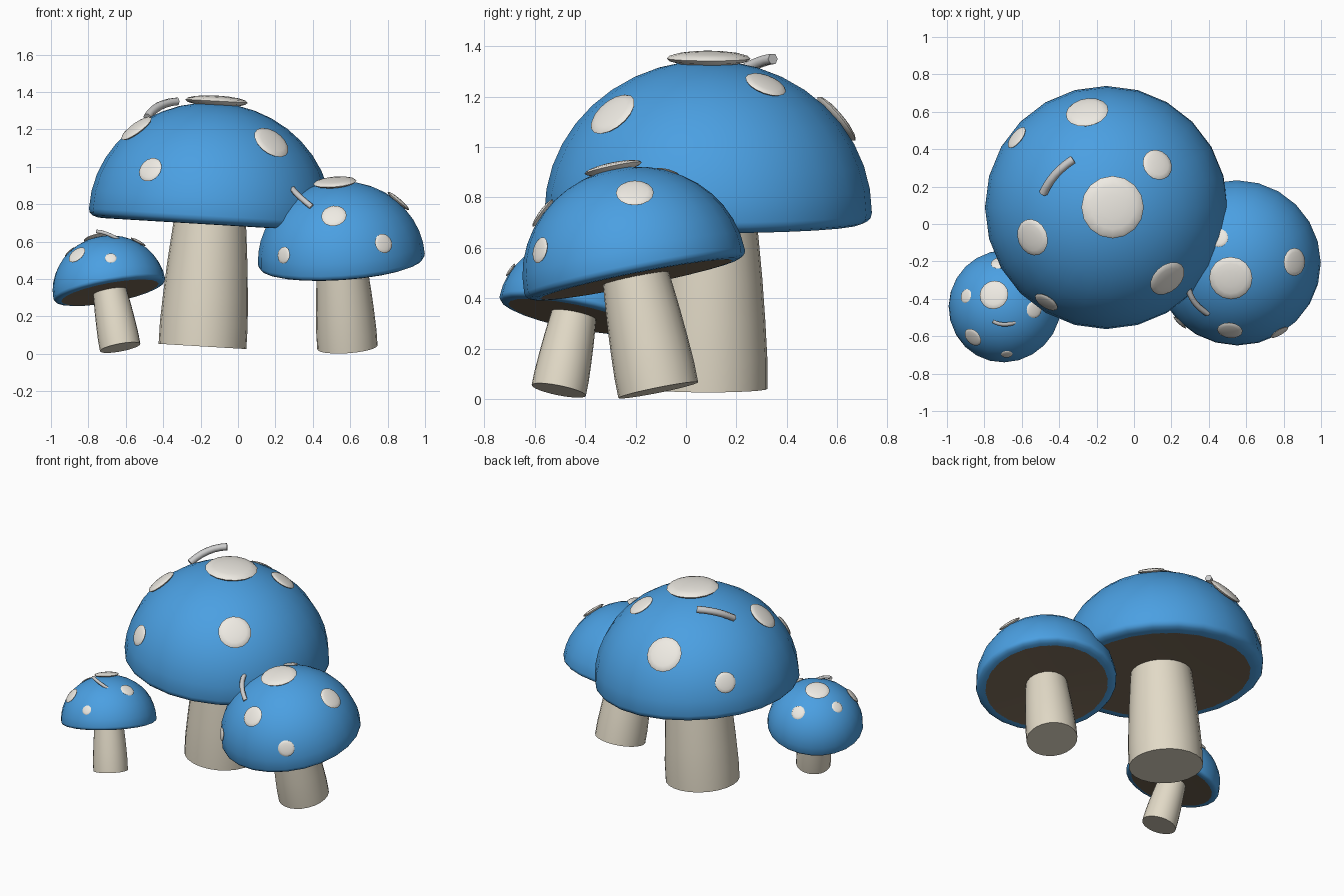
import bpy, bmesh, math
from mathutils import Vector, Matrix

if "Cube" in bpy.data.objects:
    bpy.data.objects.remove(bpy.data.objects["Cube"])


def material(name, rgb):
    m = bpy.data.materials.new(name)
    m.diffuse_color = (*rgb, 1)
    m.use_nodes = True
    m.node_tree.nodes["Principled BSDF"].inputs["Base Color"].default_value = m.diffuse_color
    return m


BLUE = material("cap_blue", (0.07, 0.35, 0.76))
CREAM = material("stem_cream", (0.76, 0.70, 0.57))
WHITE = material("spot_white", (0.86, 0.83, 0.77))
BROWN = material("gill_brown", (0.20, 0.15, 0.10))

# Cap dome as half an ellipsoid in unscaled mushroom space
CAP_R, CAP_H, CAP_Z = 0.65, 0.605, 0.70


def finish(name, bm, mat, matrix, angle=40):
    bmesh.ops.recalc_face_normals(bm, faces=bm.faces)
    me = bpy.data.meshes.new(name)
    bm.to_mesh(me)
    bm.free()
    ob = bpy.data.objects.new(name, me)
    bpy.context.collection.objects.link(ob)
    ob.matrix_world = matrix
    if mat:
        me.materials.append(mat)
    bpy.ops.object.select_all(action='DESELECT')
    ob.select_set(True)
    bpy.context.view_layer.objects.active = ob
    bpy.ops.object.shade_smooth_by_angle(angle=math.radians(angle))
    return ob


def lathe(name, profile, mat, matrix, steps=24):
    bm = bmesh.new()
    vs = [bm.verts.new((r, 0, z)) for r, z in profile]
    es = [bm.edges.new(p) for p in zip(vs, vs[1:])]
    bmesh.ops.spin(bm, geom=vs + es, cent=(0, 0, 0), axis=(0, 0, 1),
                   angle=2 * math.pi, steps=steps)
    bmesh.ops.remove_doubles(bm, verts=bm.verts, dist=1e-4)
    return finish(name, bm, mat, matrix)


def spot(name, x, y, r, matrix):
    # Drop a vertical ray on the tilted dome, then lay a flattened ball there
    inv = matrix.inverted()
    o = inv @ Vector((x, y, 3)) - Vector((0, 0, CAP_Z))
    d = inv.to_3x3() @ Vector((0, 0, -1))
    k = Vector((1 / CAP_R, 1 / CAP_R, 1 / CAP_H))
    o2, d2 = o * 1, d * 1
    for i in range(3):
        o2[i] *= k[i]
        d2[i] *= k[i]
    a, b, c = d2.dot(d2), o2.dot(d2), o2.dot(o2) - 1
    t = (-b - math.sqrt(max(b * b - a * c, 0))) / a
    p = o + d * t
    n = Vector([p[i] * k[i] ** 2 for i in range(3)])
    n = (matrix.to_3x3() @ n).normalized()
    pos = matrix @ (p + Vector((0, 0, CAP_Z))) + n * r * 0.05
    bm = bmesh.new()
    bmesh.ops.create_uvsphere(bm, u_segments=16, v_segments=8, radius=r)
    bmesh.ops.scale(bm, vec=(1, 1, 0.18), verts=bm.verts)
    rot = Vector((0, 0, 1)).rotation_difference(n).to_matrix().to_4x4()
    finish(name, bm, WHITE, Matrix.Translation(pos) @ rot, 60)


def curl(name, pts, r):
    # Short bent six-sided tube through three points
    a, m, b = map(Vector, pts)
    ctrl = 2 * m - (a + b) / 2
    bm = bmesh.new()
    rings = []
    for i in range(7):
        t = i / 6
        p = a * (1 - t) ** 2 + ctrl * 2 * t * (1 - t) + b * t * t
        tan = ((ctrl - a) * (1 - t) + (b - ctrl) * t).normalized()
        u = tan.cross(Vector((0, 0, 1))).normalized()
        w = u.cross(tan)
        rings.append([bm.verts.new(p + r * (u * math.cos(q * math.pi / 3) + w * math.sin(q * math.pi / 3)))
                      for q in range(6)])
    for r0, r1 in zip(rings, rings[1:]):
        for q in range(6):
            bm.faces.new((r0[q], r0[(q + 1) % 6], r1[(q + 1) % 6], r1[q]))
    bm.faces.new(rings[0])
    bm.faces.new(rings[-1])
    finish(name, bm, None, Matrix.Identity(4), 65)


def mushroom(name, base, lean, size, spots, curl_pts):
    rot = Vector((0, 0, 1)).rotation_difference(Vector((*lean, 1))).to_matrix().to_4x4()
    mat = Matrix.Translation(base) @ rot @ Matrix.Scale(size, 4)
    # Stem: gently bulging taper
    lathe(name + "_stem", [(0, 0), (0.235, 0), (0.235, 0.12), (0.227, 0.27), (0.215, 0.44),
                           (0.20, 0.60), (0.192, 0.68), (0, 0.68)], CREAM, mat)
    # Cap: dome with a rolled lip
    dome = [(CAP_R * math.sin(i * math.pi / 20), CAP_Z + CAP_H * math.cos(i * math.pi / 20))
            for i in range(11)]
    lip = [(0.645, 0.68), (0.63, 0.665), (0.60, 0.655), (0.565, 0.653)]
    lathe(name + "_cap", dome + lip, BLUE, mat)
    # Gills: disc closing the underside
    lathe(name + "_gills", [(0.567, 0.653), (0.3, 0.66), (0, 0.662)], BROWN, mat)
    for i, (x, y, r) in enumerate(spots):
        spot(f"{name}_spot_{i + 1}", x, y, r, mat)
    curl(name + "_curl", curl_pts, 0.023 * size)


mushroom("large_mushroom", (-0.19, 0.088, 0.04), (0.06, 0.0), 1.0,
         [(-0.115, 0.09, 0.167), (-0.25, 0.593, 0.115), (-0.625, 0.46, 0.068), (0.123, 0.315, 0.085),
          (-0.54, -0.07, 0.10), (0.176, -0.288, 0.105), (-0.467, -0.415, 0.069)],
         [(-0.485, 0.165, 1.265), (-0.42, 0.265, 1.325), (-0.325, 0.345, 1.35)])

mushroom("medium_mushroom", (0.585, -0.11, 0.035), (-0.068, -0.2), 0.687,
         [(0.518, -0.288, 0.116), (0.855, -0.203, 0.075), (0.513, -0.566, 0.068),
          (0.777, -0.577, 0.053), (0.246, -0.525, 0.045), (0.455, -0.075, 0.05)],
         [(0.29, -0.34, 0.885), (0.325, -0.42, 0.845), (0.395, -0.48, 0.785)])

mushroom("small_mushroom", (-0.63, -0.505, 0.034), (-0.185, 0.20), 0.467,
         [(-0.748, -0.38, 0.078), (-0.897, -0.385, 0.038), (-0.86, -0.604, 0.053),
          (-0.68, -0.695, 0.031), (-0.535, -0.458, 0.045), (-0.72, -0.21, 0.045)],
         [(-0.755, -0.52, 0.655), (-0.70, -0.537, 0.642), (-0.636, -0.527, 0.61)])
